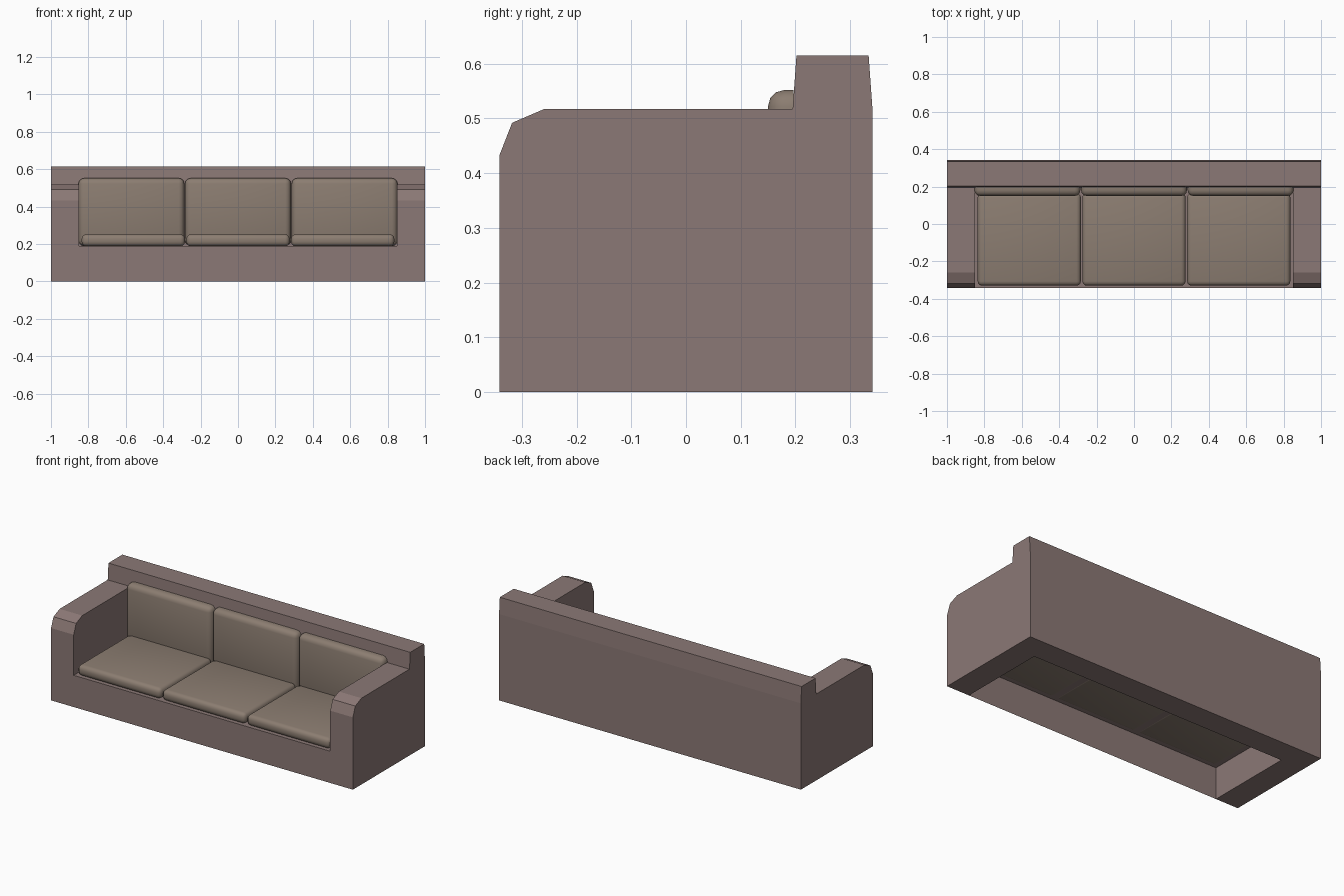
import bpy, bmesh

if "Cube" in bpy.data.objects:
    bpy.data.objects.remove(bpy.data.objects["Cube"])


def material(name, color):
    m = bpy.data.materials.new(name)
    m.diffuse_color = color
    m.use_nodes = True
    m.node_tree.nodes["Principled BSDF"].inputs["Base Color"].default_value = m.diffuse_color
    return m


FRAME = material("frame_fabric", (0.26, 0.19, 0.18, 1))
CUSHION = material("cushion_fabric", (0.26, 0.205, 0.165, 1))


def finish(name, bm, mat):
    bmesh.ops.recalc_face_normals(bm, faces=bm.faces)
    me = bpy.data.meshes.new(name)
    bm.to_mesh(me)
    bm.free()
    me.materials.append(mat)
    ob = bpy.data.objects.new(name, me)
    bpy.context.collection.objects.link(ob)
    return ob


# Frame: side profile (y, z) repeated at four x stations, arms joined by the back
profile = [(-.341, 0), (-.341, .433), (-.318, .492), (-.26, .517), (.195, .517),
           (.202, .615), (.334, .615), (.341, .517), (.341, 0), (.195, 0)]
bm = bmesh.new()
rings = [[bm.verts.new((x, y, z)) for y, z in profile] for x in (-1, -.85, .85, 1)]


def strip(s, i, j):
    a, b = rings[s], rings[s + 1]
    bm.faces.new((a[i], a[j], b[j], b[i]))


for i in range(10):
    strip(0, i, (i + 1) % 10)
    strip(2, i, (i + 1) % 10)
for i in range(4, 9):
    strip(1, i, i + 1)
strip(1, 9, 4)
for s in (0, 3):
    bm.faces.new(rings[s])
for s in (1, 2):
    bm.faces.new([rings[s][i] for i in (0, 1, 2, 3, 4, 9)])
bmesh.ops.delete(bm, geom=[v for v in bm.verts if not v.link_faces], context='VERTS')
finish("sofa_frame", bm, FRAME)

# Thin front panel folding back into the seat deck, open underneath
bm = bmesh.new()
rows = [[bm.verts.new((x, y, z)) for x in (-.85, .85)]
        for y, z in ((-.341, 0), (-.341, .19), (.195, .19))]
for a, b in zip(rows, rows[1:]):
    bm.faces.new((a[0], a[1], b[1], b[0]))
finish("front_panel_and_deck", bm, FRAME)


# Cushion: box with rounded edges, optionally keeping the rear face square
def cushion(name, lo, hi, radius, square_rear=False):
    bm = bmesh.new()
    bmesh.ops.create_cube(bm, size=1)
    for v in bm.verts:
        v.co = [(a + b) / 2 + c * (b - a) for a, b, c in zip(lo, hi, v.co)]
    edges = [e for e in bm.edges
             if not (square_rear and all(v.co.y > hi[1] - .001 for v in e.verts))]
    bmesh.ops.bevel(bm, geom=edges, offset=radius, segments=3, profile=.5,
                    affect='EDGES', clamp_overlap=True)
    ob = finish(name, bm, CUSHION)
    bpy.ops.object.select_all(action='DESELECT')
    ob.select_set(True)
    bpy.context.view_layer.objects.active = ob
    bpy.ops.object.shade_smooth_by_angle(angle=0.6)


# Three seat and three back cushions
for n, side in zip((-1, 0, 1), ("left", "middle", "right")):
    x = n * .56
    cushion(f"seat_cushion_{side}", (x - .276, -.33, .188), (x + .276, .165, .252), .024)
    x = n * .57
    cushion(f"back_cushion_{side}", (x - .283, .15, .19), (x + .283, .197, .552), .03, True)
